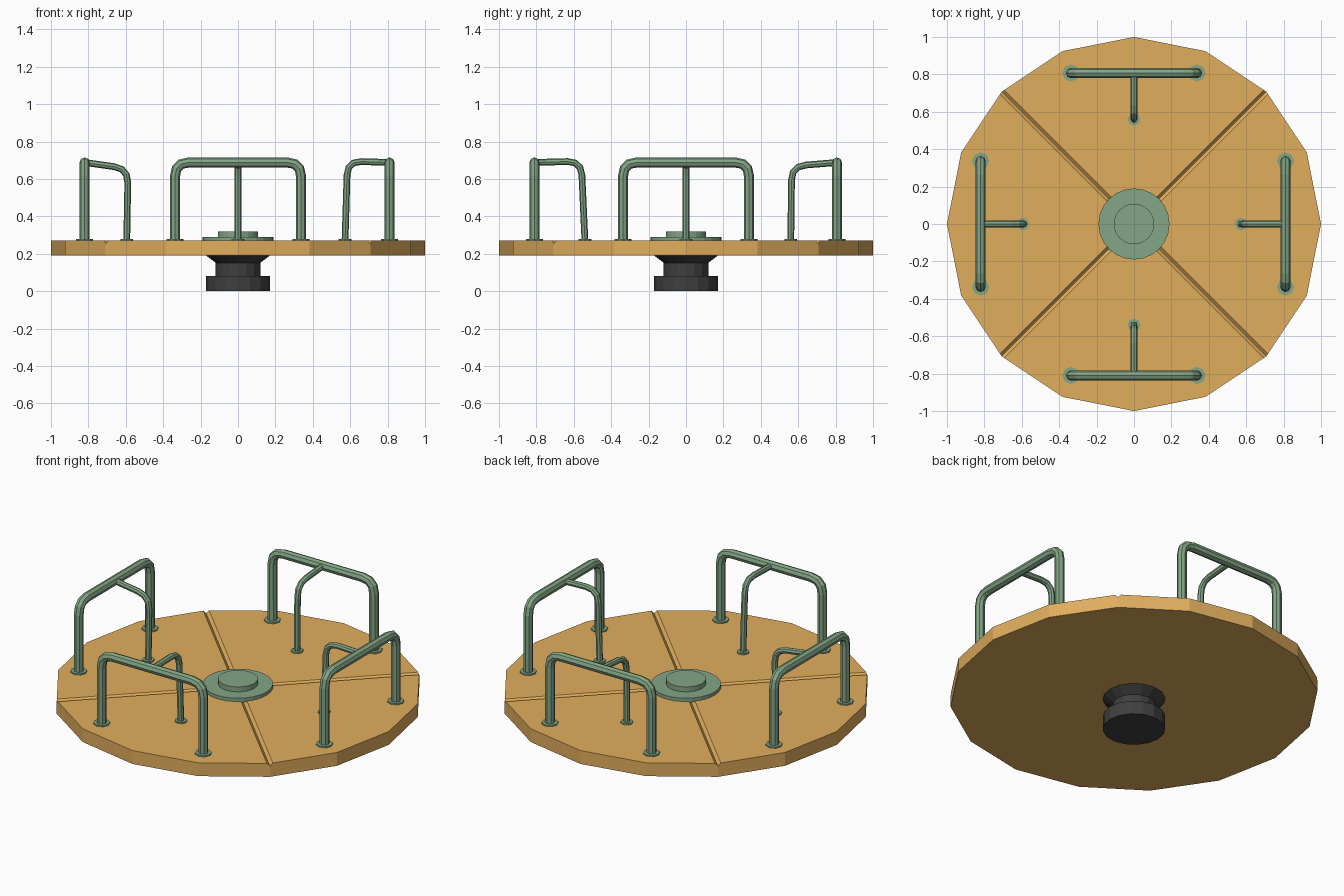
import bpy, math
from mathutils import Vector

if "Cube" in bpy.data.objects:
    bpy.data.objects.remove(bpy.data.objects["Cube"])


def material(name, rgb):
    m = bpy.data.materials.new(name)
    m.diffuse_color = (*rgb, 1)
    m.use_nodes = True
    m.node_tree.nodes["Principled BSDF"].inputs["Base Color"].default_value = m.diffuse_color
    return m


WOOD = material("deck_paint", (0.75, 0.42, 0.11))
GREEN = material("rail_paint", (0.23, 0.38, 0.24))
DARK = material("base_metal", (0.05, 0.05, 0.05))
TOP = 0.27


def frustum(name, sides, r1, r2, z1, z2, mat, x=0, y=0):
    bpy.ops.mesh.primitive_cone_add(vertices=sides, radius1=r1, radius2=r2,
                                    depth=z2 - z1, location=(x, y, (z1 + z2) / 2))
    ob = bpy.context.object
    ob.name = name
    ob.data.materials.append(mat)
    return ob


def rounded(points, bend, steps=3):
    """Replace the inner corners of a path with short bends."""
    pts = [Vector(p) for p in points]
    out = [pts[0]]
    for a, b, c in zip(pts, pts[1:], pts[2:]):
        p, q = b + (a - b).normalized() * bend, b + (c - b).normalized() * bend
        for i in range(steps + 1):
            t = i / steps
            out.append(p * (1 - t) ** 2 + b * 2 * t * (1 - t) + q * t * t)
    return out + [pts[-1]]


def tube(name, points, radius):
    cu = bpy.data.curves.new(name, 'CURVE')
    cu.dimensions = '3D'
    cu.bevel_depth = radius
    cu.bevel_resolution = 2
    cu.use_fill_caps = True
    sp = cu.splines.new('POLY')
    sp.points.add(len(points) - 1)
    for p, co in zip(sp.points, points):
        p.co = (*co, 1)
    sp.use_smooth = False
    cu.materials.append(GREEN)
    ob = bpy.data.objects.new(name, cu)
    bpy.context.collection.objects.link(ob)
    bpy.ops.object.select_all(action='DESELECT')
    ob.select_set(True)
    bpy.context.view_layer.objects.active = ob
    bpy.ops.object.convert(target='MESH')


# Sixteen-sided deck with V grooves along both diagonals
deck = frustum("deck", 16, 1, 1, 0.19, TOP, WOOD)
for k, ang in enumerate((45, -45)):
    bpy.ops.mesh.primitive_cube_add(size=1, location=(0, 0, TOP),
                                    rotation=(math.radians(45), 0, math.radians(ang)))
    cutter = bpy.context.object
    cutter.name = f"groove_cutter_{k + 1}"
    cutter.scale = (2.4, 0.023, 0.023)
    cutter.hide_render = True
    mod = deck.modifiers.new("groove", 'BOOLEAN')
    mod.operation = 'DIFFERENCE'
    mod.solver = 'EXACT'
    mod.object = cutter
    bpy.context.view_layer.objects.active = deck
    bpy.ops.object.modifier_apply(modifier=mod.name)
    bpy.data.objects.remove(cutter)

# Centre hub and stepped base
frustum("hub_disc", 24, 0.19, 0.19, TOP - 0.005, 0.29, GREEN)
frustum("hub_cap", 24, 0.108, 0.108, 0.29, 0.32, GREEN)
frustum("base_foot", 16, 0.17, 0.17, 0, 0.08, DARK)
frustum("base_column", 16, 0.12, 0.12, 0.08, 0.15, DARK)
frustum("base_collar", 16, 0.11, 0.17, 0.145, 0.19, DARK)

# Handrails: side, angle, rail distance, post foot, post top, bend height
RAILS = [
    ("front", -90, 0.81, 0.54, 0.56, 0.695),
    ("right", 0, 0.81, 0.572, 0.585, 0.695),
    ("back", 90, 0.807, 0.56, 0.565, 0.668),
    ("left", 180, 0.82, 0.595, 0.588, 0.655),
]
HALF, RAIL_Z = 0.337, 0.688
for side, ang, dist, foot, head, bend_z in RAILS:
    a = math.radians(ang)
    out, across = Vector((math.cos(a), math.sin(a), 0)), Vector((-math.sin(a), math.cos(a), 0))

    def at(r, s, z):
        return out * r + across * s + Vector((0, 0, z))

    # Outer hoop
    hoop = [at(dist, -HALF, TOP - 0.01), at(dist, -HALF, RAIL_Z),
            at(dist, HALF, RAIL_Z), at(dist, HALF, TOP - 0.01)]
    tube(f"{side}_handrail", rounded(hoop, 0.075), 0.027)
    # Inner brace post
    brace = [at(foot, 0, TOP - 0.01), at(head, 0, bend_z), at(dist, 0, RAIL_Z)]
    tube(f"{side}_brace", rounded(brace, 0.075), 0.018)
    # Foot flanges
    for i, (r, s, size) in enumerate(((dist, -HALF, 0.046), (dist, HALF, 0.046), (foot, 0, 0.034))):
        p = at(r, s, 0)
        frustum(f"{side}_flange_{i + 1}", 8, size, size, TOP - 0.005, TOP + 0.008, GREEN, p.x, p.y)
